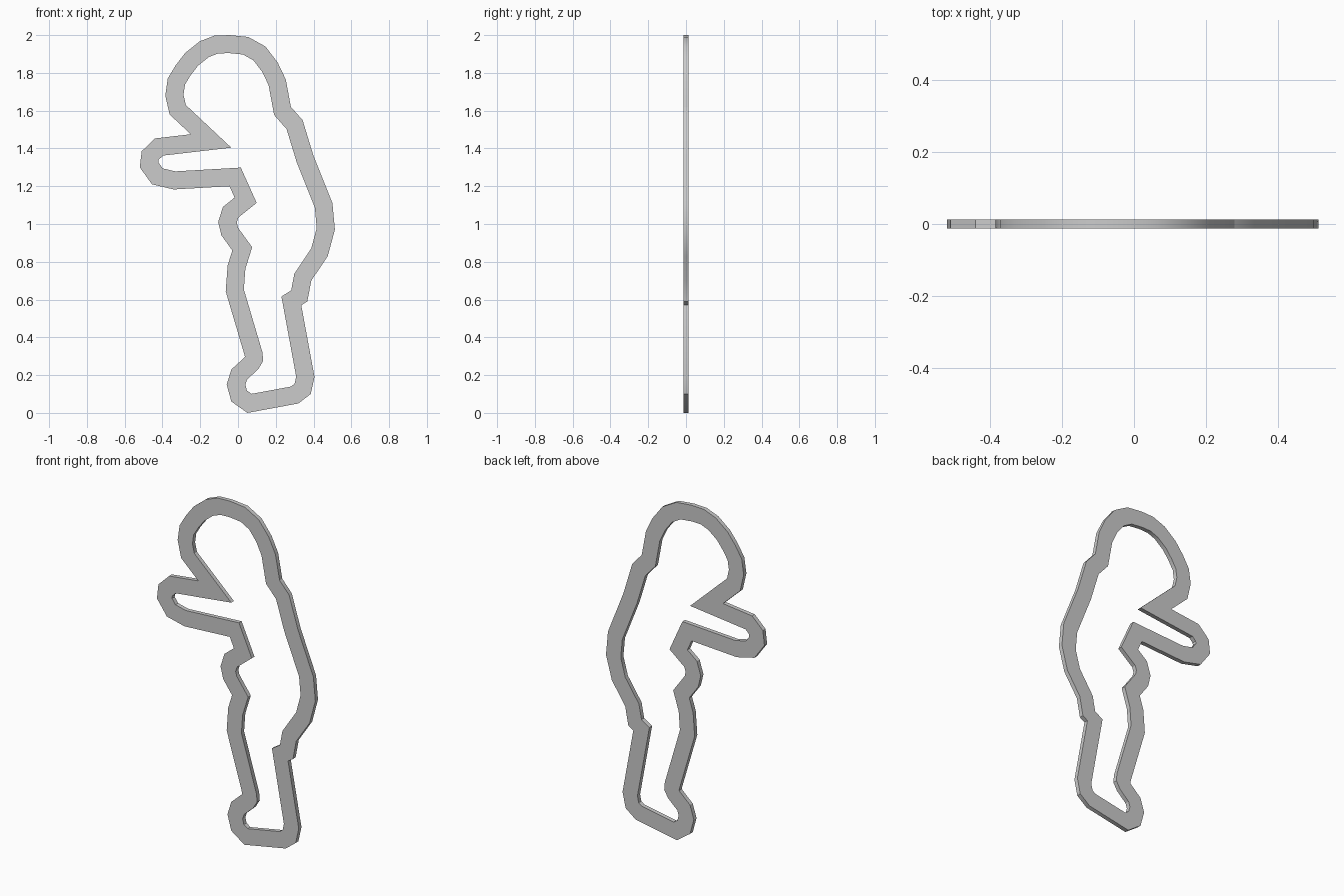
import bpy, bmesh
from mathutils import Vector

if "Cube" in bpy.data.objects:
    bpy.data.objects.remove(bpy.data.objects["Cube"])

WIDTH, DEPTH = 0.095, 0.025

# Outer silhouette (x, z), clockwise from the top of the head
HEAD_AND_BACK = [(-.045, 2), (.055, 1.99), (.145, 1.94), (.21, 1.855), (.253, 1.765),
                 (.28, 1.62), (.342, 1.55), (.40, 1.36), (.50, 1.11), (.513, .97),
                 (.475, .83), (.388, .70), (.367, .59), (.335, .57)]
LEG_AND_FOOT = [(.405, .19), (.385, .10), (.32, .05), (.05, 0), (-.035, .06), (-.06, .15),
                (-.035, .23), (.033, .292), (.036, .297), (.0355, .303),
                (-.065, .643), (-.055, .78), (-.03, .86)]
FRONT_AND_ARM = [(-.088, .94), (-.105, 1.01), (-.08, 1.09), (-.018, 1.14), (-.045, 1.20),
                 (-.34, 1.183), (-.455, 1.21), (-.52, 1.30), (-.51, 1.385), (-.44, 1.453),
                 (-.25, 1.475)]
FACE = [(-.362, 1.58), (-.385, 1.68), (-.372, 1.77), (-.33, 1.84), (-.28, 1.905),
        (-.203, 1.967), (-.125, 1.997)]


def inset(points, width):
    """Mitred inward offset of a clockwise closed outline."""
    result = []
    for i, p in enumerate(points):
        a = (p - points[i - 1]).normalized()
        b = (points[(i + 1) % len(points)] - p).normalized()
        na, nb = Vector((a.y, -a.x)), Vector((b.y, -b.x))
        result.append(p + (na + nb) * width / (1 + na.dot(nb)))
    return result


outer = [Vector(p) for p in HEAD_AND_BACK + LEG_AND_FOOT + FRONT_AND_ARM + FACE]
inner = inset(outer, WIDTH)

# Rectangular section swept around the outline
bm = bmesh.new()
h = DEPTH / 2
rings = [[bm.verts.new((p.x, y, p.y)) for p in loop]
         for loop, y in ((outer, -h), (outer, h), (inner, h), (inner, -h))]
n = len(outer)
for k in range(4):
    r, s = rings[k], rings[(k + 1) % 4]
    for i in range(n):
        j = (i + 1) % n
        bm.faces.new((r[i], r[j], s[j], s[i]))
bmesh.ops.recalc_face_normals(bm, faces=bm.faces)
mesh = bpy.data.meshes.new("figure_outline")
bm.to_mesh(mesh)
bm.free()

frame = bpy.data.objects.new("figure_outline", mesh)
bpy.context.collection.objects.link(frame)
bpy.context.view_layer.objects.active = frame
frame.select_set(True)
bpy.ops.object.shade_smooth_by_angle()
